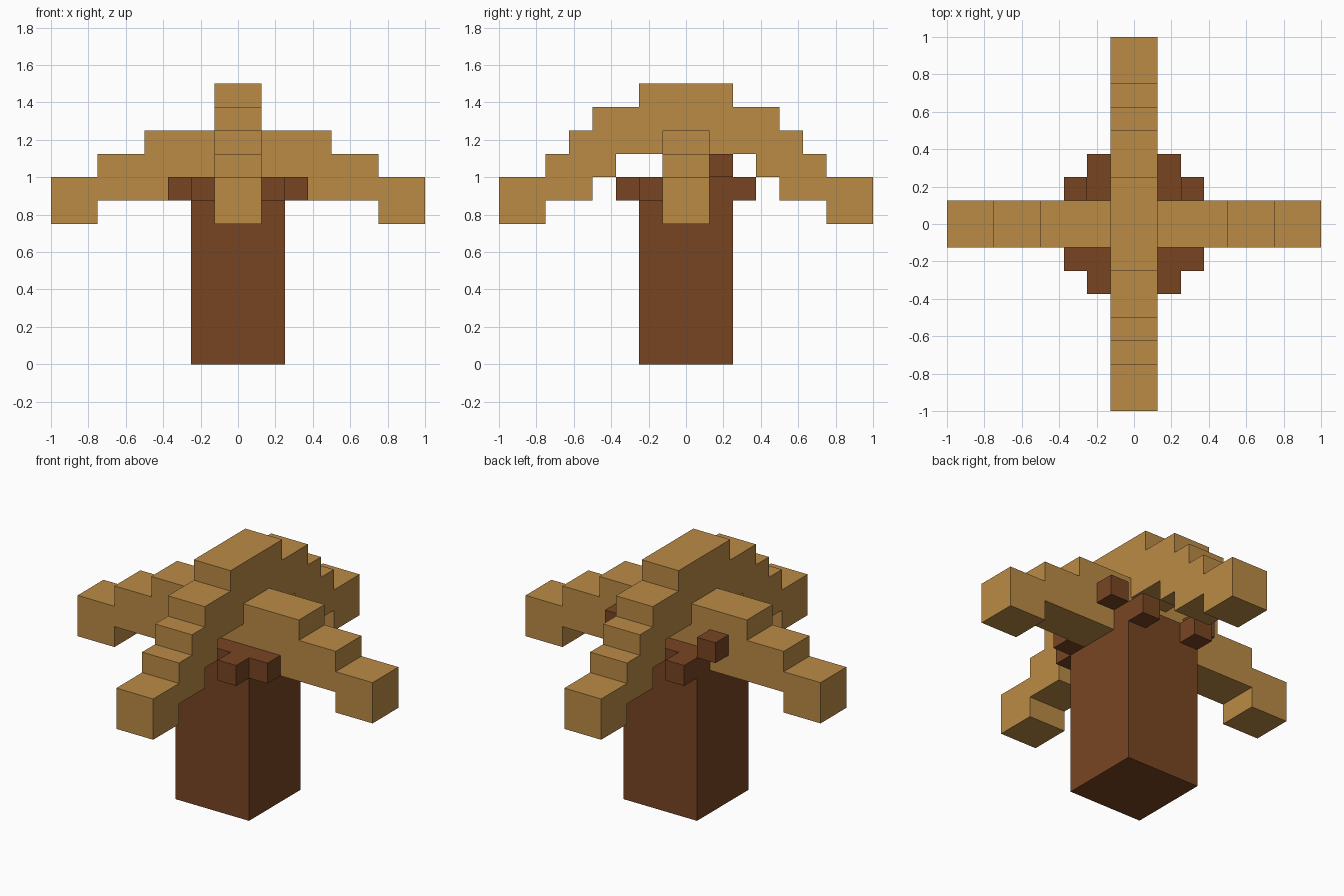
import bpy, bmesh

if "Cube" in bpy.data.objects:
    bpy.data.objects.remove(bpy.data.objects["Cube"])

U = 0.125  # block unit


def make_material(name, color):
    m = bpy.data.materials.new(name)
    m.diffuse_color = (*color, 1)
    m.use_nodes = True
    m.node_tree.nodes["Principled BSDF"].inputs["Base Color"].default_value = m.diffuse_color
    return m


bark = make_material("bark brown", (0.188, 0.060, 0.016))
straw = make_material("straw tan", (0.497, 0.258, 0.061))


def finish(name, bm, mat):
    bmesh.ops.recalc_face_normals(bm, faces=bm.faces)
    mesh = bpy.data.meshes.new(name)
    bm.to_mesh(mesh)
    bm.free()
    mesh.materials.append(mat)
    obj = bpy.data.objects.new(name, mesh)
    bpy.context.collection.objects.link(obj)
    return obj


def box(name, lo, hi, mat):
    """Box between two corners, in block units."""
    bm = bmesh.new()
    bmesh.ops.create_cube(bm, size=1)
    for v in bm.verts:
        v.co = [(lo[i] if v.co[i] < 0 else hi[i]) * U for i in range(3)]
    return finish(name, bm, mat)


def arch(name, half, along_y):
    """Extrude a stepped half outline, mirrored, to a bar two units wide."""
    outline = half + [(-a, z) for a, z in reversed(half)]
    bm = bmesh.new()
    verts = [bm.verts.new((-U, a * U, z * U) if along_y else (a * U, -U, z * U))
             for a, z in outline]
    face = bm.faces.new(verts)
    new = bmesh.ops.extrude_face_region(bm, geom=[face])["geom"]
    shift = (2 * U, 0, 0) if along_y else (0, 2 * U, 0)
    bmesh.ops.translate(bm, vec=shift,
                        verts=[g for g in new if isinstance(g, bmesh.types.BMVert)])
    return finish(name, bm, straw)


# Trunk
box("trunk", (-2, -2, 0), (2, 2, 8), bark)

# Small knobs around the trunk top; the rear side knobs sit one block higher
for sx in (-1, 1):
    for sy in (-1, 1):
        side = "right" if sx > 0 else "left"
        end = "back" if sy > 0 else "front"
        x, y = sorted((sx, sx * 2)), sorted((sy * 2, sy * 3))
        box(f"{end}_knob_{side}", (x[0], y[0], 7), (x[1], y[1], 8), bark)
        x, y = sorted((sx * 2, sx * 3)), sorted((sy, sy * 2))
        z = 8 if sy > 0 else 7
        box(f"{side}_side_knob_{end}", (x[0], y[0], z), (x[1], y[1], z + 1), bark)

# Tall front-to-back frond
arch("long_frond", [(2, 12), (2, 11), (4, 11), (4, 10), (5, 10), (5, 9), (6, 9),
                    (6, 8), (8, 8), (8, 6), (6, 6), (6, 7), (4, 7), (4, 8),
                    (3, 8), (3, 9)], True)

# Lower side-to-side frond
arch("cross_frond", [(4, 10), (4, 9), (6, 9), (6, 8), (8, 8), (8, 6), (6, 6),
                     (6, 7)], False)
